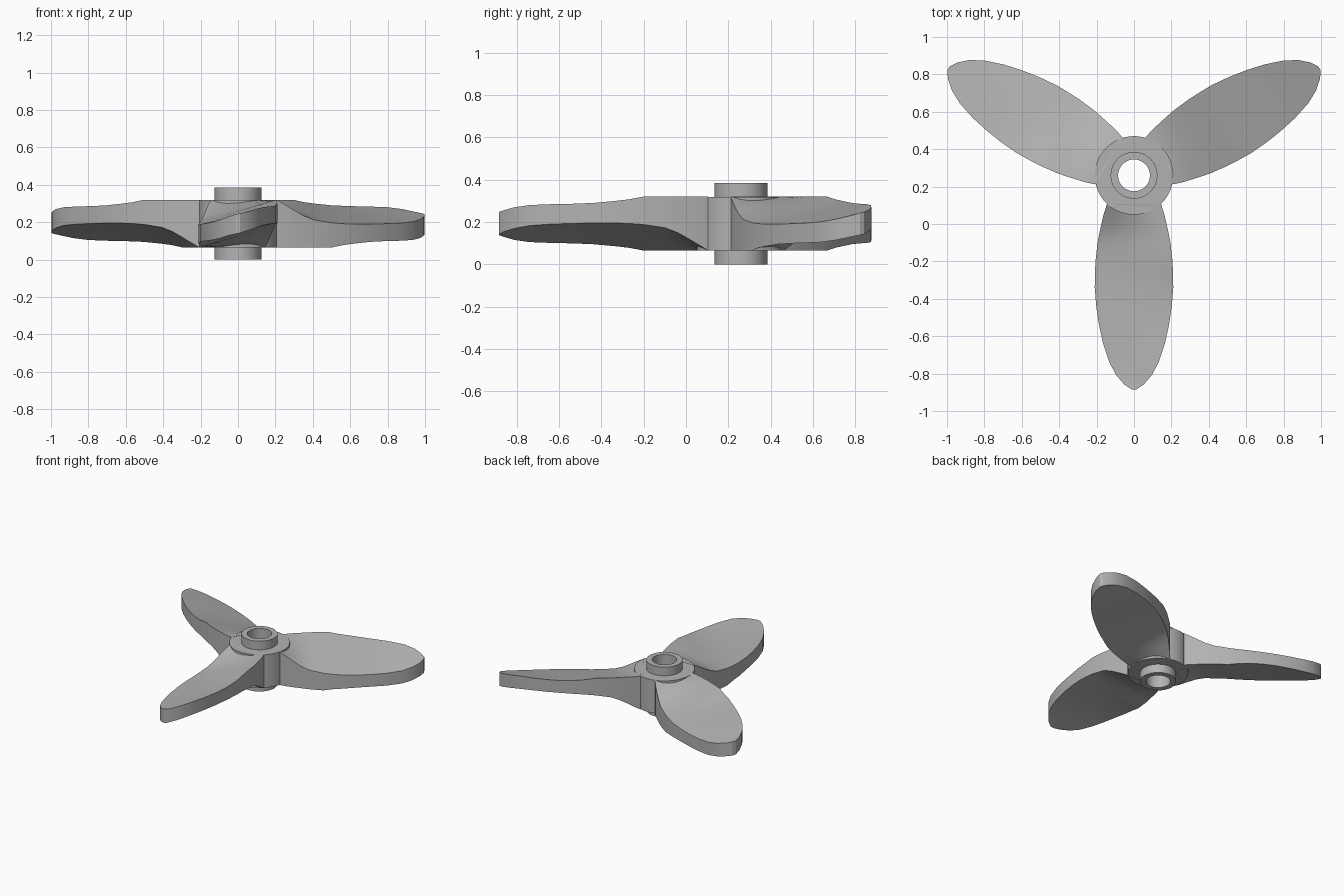
import bpy, bmesh, math
from mathutils import Matrix, Vector

cube = bpy.data.objects.get("Cube")
if cube:
    bpy.data.objects.remove(cube)

CENTRE = Vector((0, 0.26, 0))
HEIGHT = 0.385

metal = bpy.data.materials.new("grey metal")
metal.use_nodes = True
grey = (0.45, 0.45, 0.45, 1)
metal.diffuse_color = grey
metal.node_tree.nodes["Principled BSDF"].inputs["Base Color"].default_value = grey


def finish(name, bm, angle):
    bmesh.ops.recalc_face_normals(bm, faces=bm.faces)
    mesh = bpy.data.meshes.new(name)
    bm.to_mesh(mesh)
    bm.free()
    mesh.materials.append(metal)
    obj = bpy.data.objects.new(name, mesh)
    bpy.context.collection.objects.link(obj)
    bpy.ops.object.select_all(action='DESELECT')
    obj.select_set(True)
    bpy.context.view_layer.objects.active = obj
    bpy.ops.object.shade_smooth_by_angle(angle=math.radians(angle))
    return obj


def hub(segments=48):
    # Bored, stepped hub turned from a closed profile of (radius, z)
    profile = [(0.085, 0), (0.125, 0), (0.125, 0.066), (0.21, 0.066),
               (0.21, 0.319), (0.125, 0.319), (0.125, HEIGHT), (0.085, HEIGHT)]
    bm = bmesh.new()
    rings = []
    for i in range(segments):
        a = math.tau * i / segments
        rings.append([bm.verts.new(CENTRE + Vector((r * math.cos(a), r * math.sin(a), z)))
                      for r, z in profile])
    n = len(profile)
    for i, ring in enumerate(rings):
        nxt = rings[(i + 1) % segments]
        for j in range(n):
            k = (j + 1) % n
            bm.faces.new((ring[j], ring[k], nxt[k], nxt[j]))
    return finish("hub", bm, 30)


# Blade stations: distance from hub axis, half width, raised edge top, raised edge bottom
STATIONS = [
    (0.155, 0.145, 0.32, 0.065), (0.20, 0.16, 0.32, 0.092),
    (0.25, 0.172, 0.32, 0.122), (0.30, 0.183, 0.32, 0.15),
    (0.36, 0.195, 0.32, 0.173), (0.46, 0.206, 0.32, 0.188),
    (0.53, 0.209, 0.307, 0.193), (0.60, 0.21, 0.299, 0.195),
    (0.70, 0.202, 0.29, 0.195), (0.80, 0.187, 0.286, 0.193),
    (0.90, 0.165, 0.284, 0.19), (1.00, 0.132, 0.28, 0.183),
    (1.07, 0.094, 0.27, 0.17), (1.12, 0.05, 0.256, 0.155),
    (1.145, 0.012, 0.247, 0.142),
]


def blade(name, turn, columns=6):
    # Pitched blade: the trailing edge is the raised edge turned over
    bm = bmesh.new()
    spin = Matrix.Rotation(turn, 3, 'Z')
    loops = []
    for r, w, top, bottom in STATIONS:
        upper, lower = [], []
        for c in range(columns + 1):
            t = c / columns
            x = w * (2 * t - 1)
            for row, high, low in ((upper, top, HEIGHT - bottom),
                                   (lower, bottom, HEIGHT - top)):
                z = low + (high - low) * t
                row.append(bm.verts.new(CENTRE + spin @ Vector((x, -r, z))))
        loops.append(upper + lower[::-1])
    n = len(loops[0])
    for a, b in zip(loops, loops[1:]):
        for j in range(n):
            k = (j + 1) % n
            bm.faces.new((a[j], a[k], b[k], b[j]))
    bm.faces.new(loops[0])
    bm.faces.new(loops[-1])
    return finish(name, bm, 25)


hub()
for i, name in enumerate(("front_blade", "back_left_blade", "back_right_blade")):
    blade(name, math.tau * i / 3)
